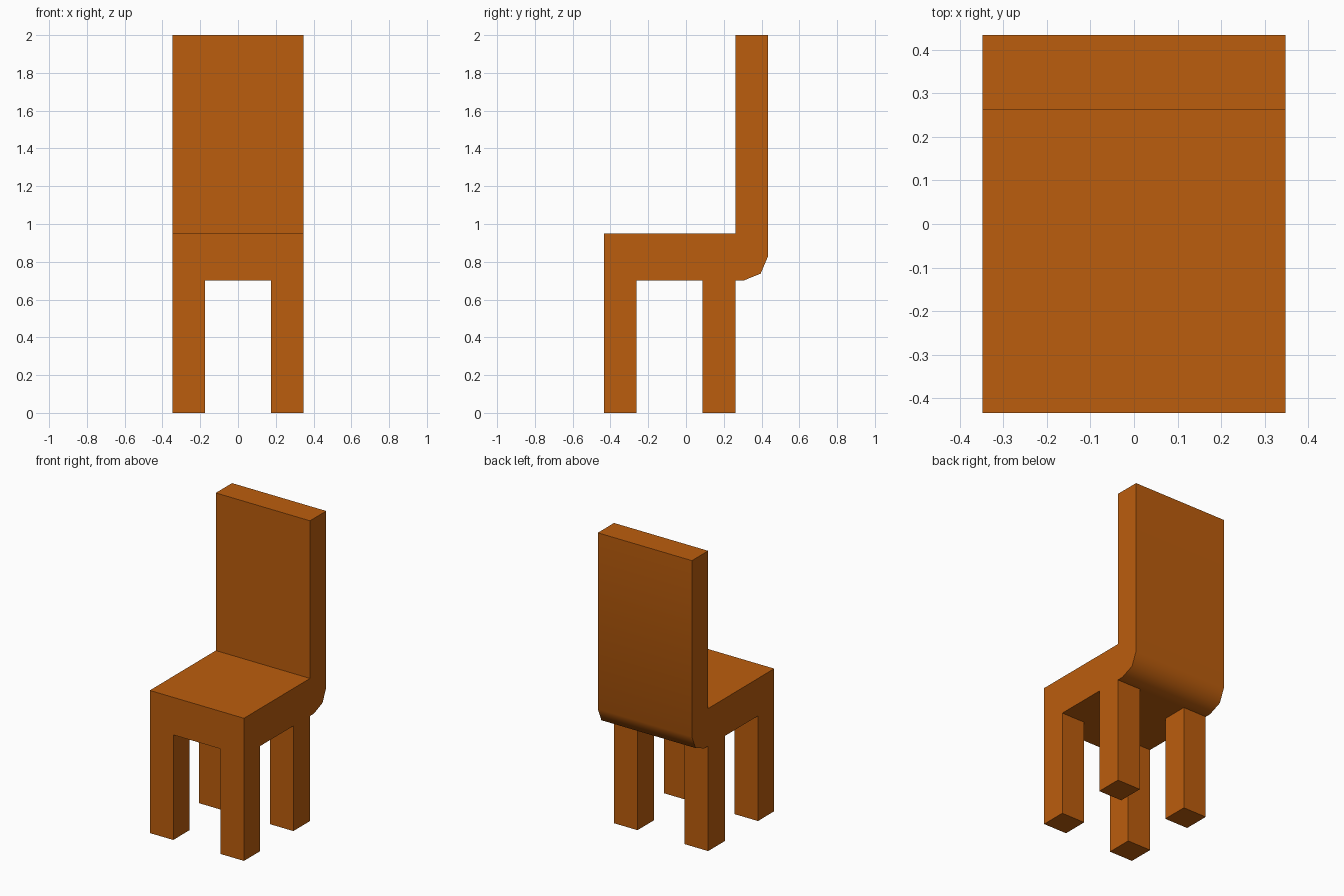
import bpy, bmesh, math

if "Cube" in bpy.data.objects:
    bpy.data.objects.remove(bpy.data.objects["Cube"])

HALF_W, LEG_IN = 0.347, 0.174
SEAT_Z, UNDER_Z = 0.95, 0.70
FRONT, LEG1, LEG2, LEG3, BACK = -0.433, -0.262, 0.087, 0.262, 0.433

# Side profile (y, z): seat, rounded rear bend, tall back
profile = [(FRONT, SEAT_Z), (FRONT, UNDER_Z), (LEG1, UNDER_Z), (LEG2, UNDER_Z),
           (LEG3, UNDER_Z), (0.303, UNDER_Z), (0.395, 0.737), (BACK, 0.826),
           (BACK, 2.0), (LEG3, 2.0), (LEG3, SEAT_Z)]

# Sweep the profile across x, split at the leg edges
bm = bmesh.new()
rings = [[bm.verts.new((x, y, z)) for y, z in profile]
         for x in (-HALF_W, -LEG_IN, LEG_IN, HALF_W)]
n = len(profile)
for a, b in zip(rings, rings[1:]):
    for i in range(n):
        j = (i + 1) % n
        bm.faces.new((a[i], a[j], b[j], b[i]))
bm.faces.new(rings[0])
bm.faces.new(rings[-1])
bmesh.ops.recalc_face_normals(bm, faces=bm.faces)

# Pull the four legs down from the underside
def is_leg(face):
    c = face.calc_center_median()
    return (abs(c.z - UNDER_Z) < 1e-4 and abs(c.x) > LEG_IN
            and (c.y < LEG1 or LEG2 < c.y < LEG3))

feet = [f for f in bm.faces if is_leg(f)]
geom = bmesh.ops.extrude_face_region(bm, geom=feet)["geom"]
bmesh.ops.delete(bm, geom=[f for f in feet if f.is_valid], context='FACES_ONLY')
for v in geom:
    if isinstance(v, bmesh.types.BMVert):
        v.co.z = 0.0

# Merge the coplanar strips into clean faces
bmesh.ops.dissolve_limit(bm, angle_limit=math.radians(1),
                         verts=bm.verts, edges=bm.edges)
bmesh.ops.recalc_face_normals(bm, faces=bm.faces)

mesh = bpy.data.meshes.new("chair")
bm.to_mesh(mesh)
bm.free()
chair = bpy.data.objects.new("chair", mesh)
bpy.context.collection.objects.link(chair)

# Orange-brown finish
mat = bpy.data.materials.new("orange_wood")
mat.diffuse_color = (0.50, 0.11, 0.004, 1)
mat.use_nodes = True
mat.node_tree.nodes["Principled BSDF"].inputs["Base Color"].default_value = mat.diffuse_color
mesh.materials.append(mat)

# Smooth only the rear bend
bpy.context.view_layer.objects.active = chair
chair.select_set(True)
bpy.ops.object.shade_smooth_by_angle(angle=math.radians(50))
